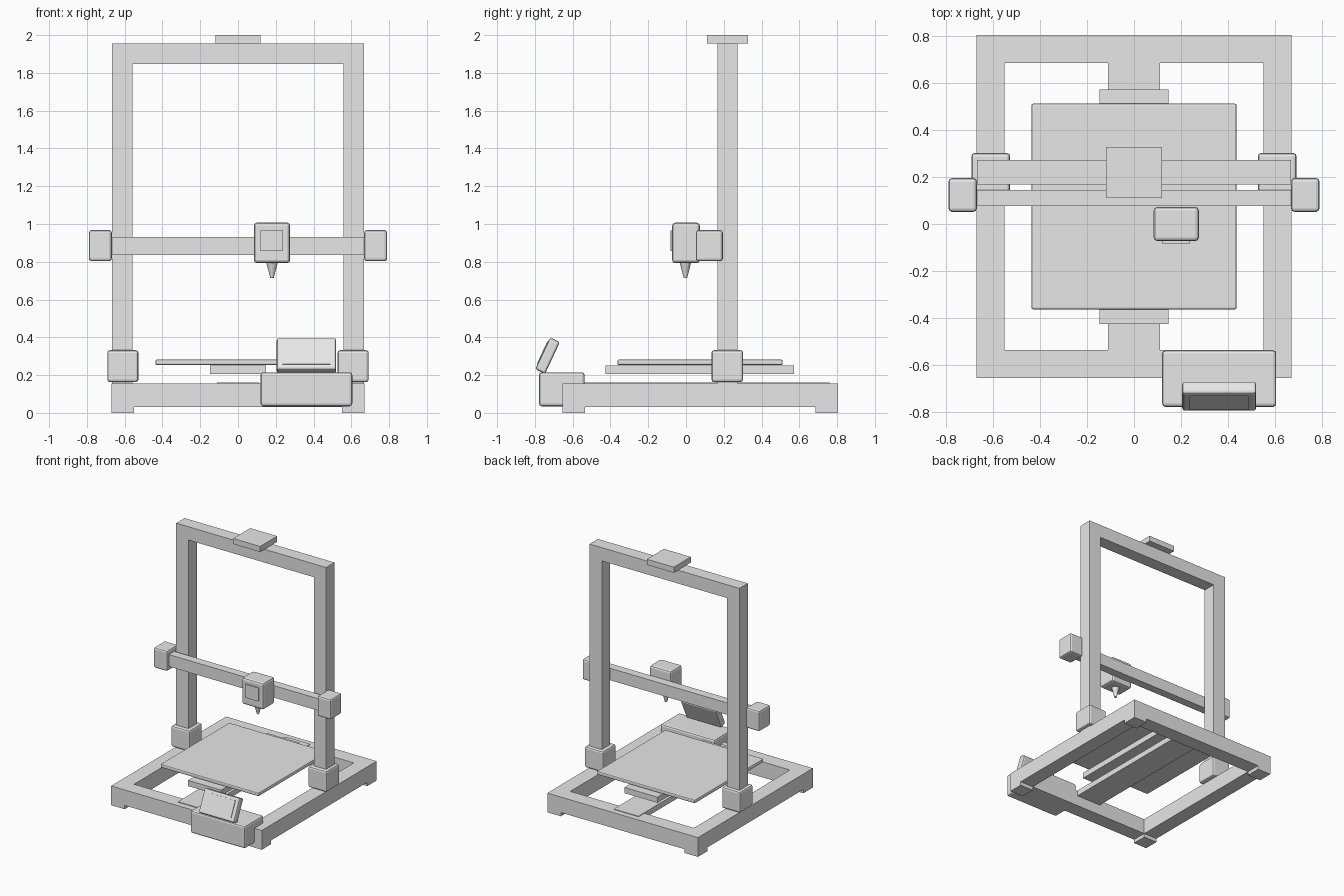
import bpy, bmesh, math
from mathutils import Vector, Matrix

cube = bpy.data.objects.get("Cube")
if cube:
    bpy.data.objects.remove(cube, do_unlink=True)

grey = bpy.data.materials.new("light_grey")
grey.use_nodes = True
colour = (0.8, 0.8, 0.8, 1)
grey.diffuse_color = colour
grey.node_tree.nodes["Principled BSDF"].inputs["Base Color"].default_value = colour


def add_object(name, bm):
    bmesh.ops.recalc_face_normals(bm, faces=bm.faces)
    mesh = bpy.data.meshes.new(name)
    bm.to_mesh(mesh)
    bm.free()
    mesh.materials.append(grey)
    obj = bpy.data.objects.new(name, mesh)
    bpy.context.collection.objects.link(obj)
    return obj


def box(name, x, y, z, bevel=0.0):
    """Box from its (min, max) range on each axis, with optional rounded edges."""
    bm = bmesh.new()
    size = [r[1] - r[0] for r in (x, y, z)]
    bmesh.ops.create_cube(bm, size=1, matrix=Matrix.Diagonal((*size, 1)))
    obj = add_object(name, bm)
    obj.location = [(r[0] + r[1]) / 2 for r in (x, y, z)]
    if bevel:
        mod = obj.modifiers.new("rounded_edges", "BEVEL")
        mod.width = bevel
        mod.segments = 2
    return obj


def extrude_faces(name, points, faces, offset):
    """Flat faces pushed along an offset into a solid."""
    bm = bmesh.new()
    verts = [bm.verts.new(p) for p in points]
    flat = [bm.faces.new([verts[i] for i in f]) for f in faces]
    new = bmesh.ops.extrude_face_region(bm, geom=flat, use_keep_orig=True)["geom"]
    moved = [g for g in new if isinstance(g, bmesh.types.BMVert)]
    bmesh.ops.translate(bm, verts=moved, vec=Vector(offset))
    return add_object(name, bm)


# Base frame: rectangular ring with a foot under each corner
BAR = 0.12
FRAME_X, FRONT, BACK = 0.67, -0.655, 0.805
corners = [(-1, FRONT, 1), (1, FRONT, 1), (1, BACK, -1), (-1, BACK, -1)]
outer = [(sx * FRAME_X, y, 0.03) for sx, y, s in corners]
inner = [(sx * (FRAME_X - BAR), y + s * BAR, 0.03) for sx, y, s in corners]
quads = [(i, (i + 1) % 4, (i + 1) % 4 + 4, i + 4) for i in range(4)]
extrude_faces("base_frame", outer + inner, quads, (0, 0, 0.125))
for i, (sx, y, s) in enumerate(corners):
    box(f"foot_{i + 1}", sorted((sx * FRAME_X, sx * (FRAME_X - BAR))),
        sorted((y, y + s * BAR)), (0, 0.03))

# Upright portal: two posts and a crossbar in one profile
OUT, IN, TOP, UNDER, FLOOR = 0.667, 0.558, 1.955, 1.848, 0.155
profile = [(-OUT, FLOOR), (-OUT, TOP), (OUT, TOP), (OUT, FLOOR),
           (IN, FLOOR), (IN, UNDER), (-IN, UNDER), (-IN, FLOOR)]
extrude_faces("upright_portal", [(x, 0.167, z) for x, z in profile],
              [range(8)], (0, 0.106, 0))
box("top_plate", (-0.12, 0.12), (0.11, 0.327), (1.955, 2.0))

# Mirrored post blocks and gantry end carriages
for side, s in (("left", 1), ("right", -1)):
    box(f"{side}_post_block", sorted((s * 0.527, s * 0.692)), (0.135, 0.302),
        (0.163, 0.332), 0.014)
    box(f"{side}_end_carriage", sorted((s * 0.668, s * 0.789)), (0.052, 0.195),
        (0.803, 0.968), 0.014)

# Gantry beam
box("gantry_beam", (-0.675, 0.675), (0.077, 0.145), (0.836, 0.932))

# Bed, its carriage and the rail below
box("bed_rail", (-0.11, 0.11), (-0.607, 0.76), (0.115, 0.16))
box("bed_carriage", (-0.147, 0.147), (-0.425, 0.573), (0.206, 0.252))
box("bed_plate", (-0.437, 0.437), (-0.363, 0.512), (0.253, 0.282), 0.008)

# Tool head with front panel and tapered nozzle
box("tool_head", (0.084, 0.276), (-0.073, 0.073), (0.793, 1.007), 0.016)
box("tool_head_panel", (0.12, 0.238), (-0.082, -0.07), (0.858, 0.966))
bm = bmesh.new()
bmesh.ops.create_cone(bm, cap_ends=True, segments=12, radius1=0.009,
                      radius2=0.031, depth=0.085)
add_object("nozzle", bm).location = (0.18, -0.003, 0.756)

# Control box with tilted screen
box("control_box", (0.12, 0.605), (-0.778, -0.537), (0.035, 0.215), 0.014)
tilt = math.radians(-25)
screen = box("screen_housing", (0.205, 0.52), (-0.762, -0.704), (0.21, 0.396), 0.012)
screen.rotation_euler.x = tilt
display = box("screen_display", (0.235, 0.49), (-0.766, -0.758), (0.238, 0.37))
turn = Matrix.Rotation(tilt, 3, "X")
display.location = screen.location + turn @ (display.location - screen.location)
display.rotation_euler.x = tilt
